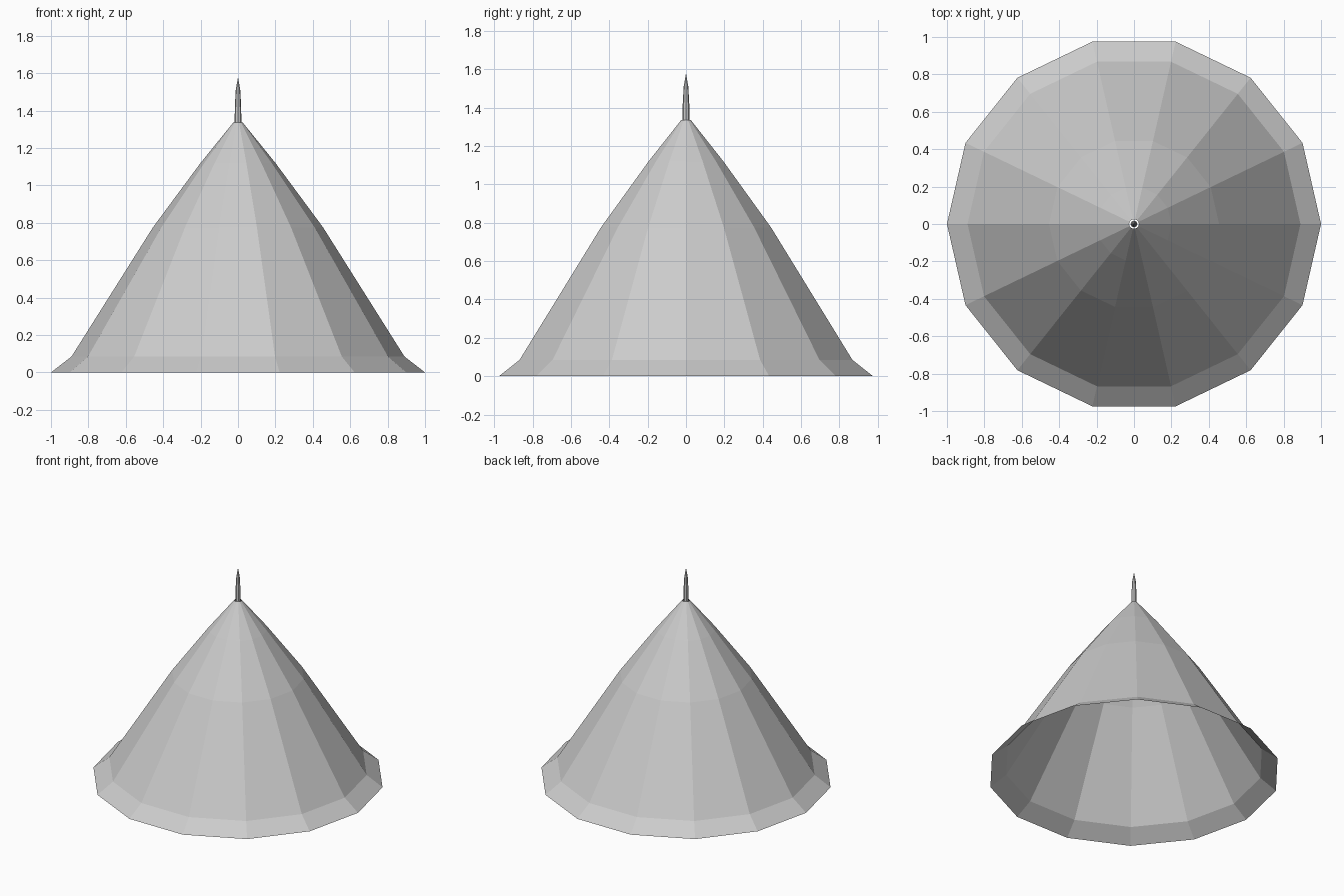
import bpy, bmesh
from math import cos, sin, tau

if "Cube" in bpy.data.objects:
    bpy.data.objects.remove(bpy.data.objects["Cube"])


def lathe(name, profile, sides):
    """Revolve (radius, z) points into an open flat-shaded shell; radius 0 is a tip."""
    bm = bmesh.new()
    rings = []
    for r, z in profile:
        n = sides if r > 0 else 1
        rings.append([bm.verts.new((r * cos(tau * i / sides), r * sin(tau * i / sides), z))
                      for i in range(n)])
    for low, high in zip(rings, rings[1:]):
        for i in range(sides):
            j = (i + 1) % sides
            if len(high) == 1:
                bm.faces.new((low[i], low[j], high[0]))
            else:
                bm.faces.new((low[i], low[j], high[j], high[i]))
    mesh = bpy.data.meshes.new(name)
    bm.to_mesh(mesh)
    bm.free()
    obj = bpy.data.objects.new(name, mesh)
    bpy.context.collection.objects.link(obj)
    return obj


# Open fourteen-sided canopy with a flared hem and a small hole at the top
lathe("canopy", [(1.0, 0.0), (0.89, 0.085), (0.455, 0.775), (0.2, 1.12), (0.026, 1.335)], 14)

# Slender pointed finial standing in the hole
lathe("finial", [(0.018, 1.325), (0.017, 1.42), (0.012, 1.51), (0, 1.58)], 8)
